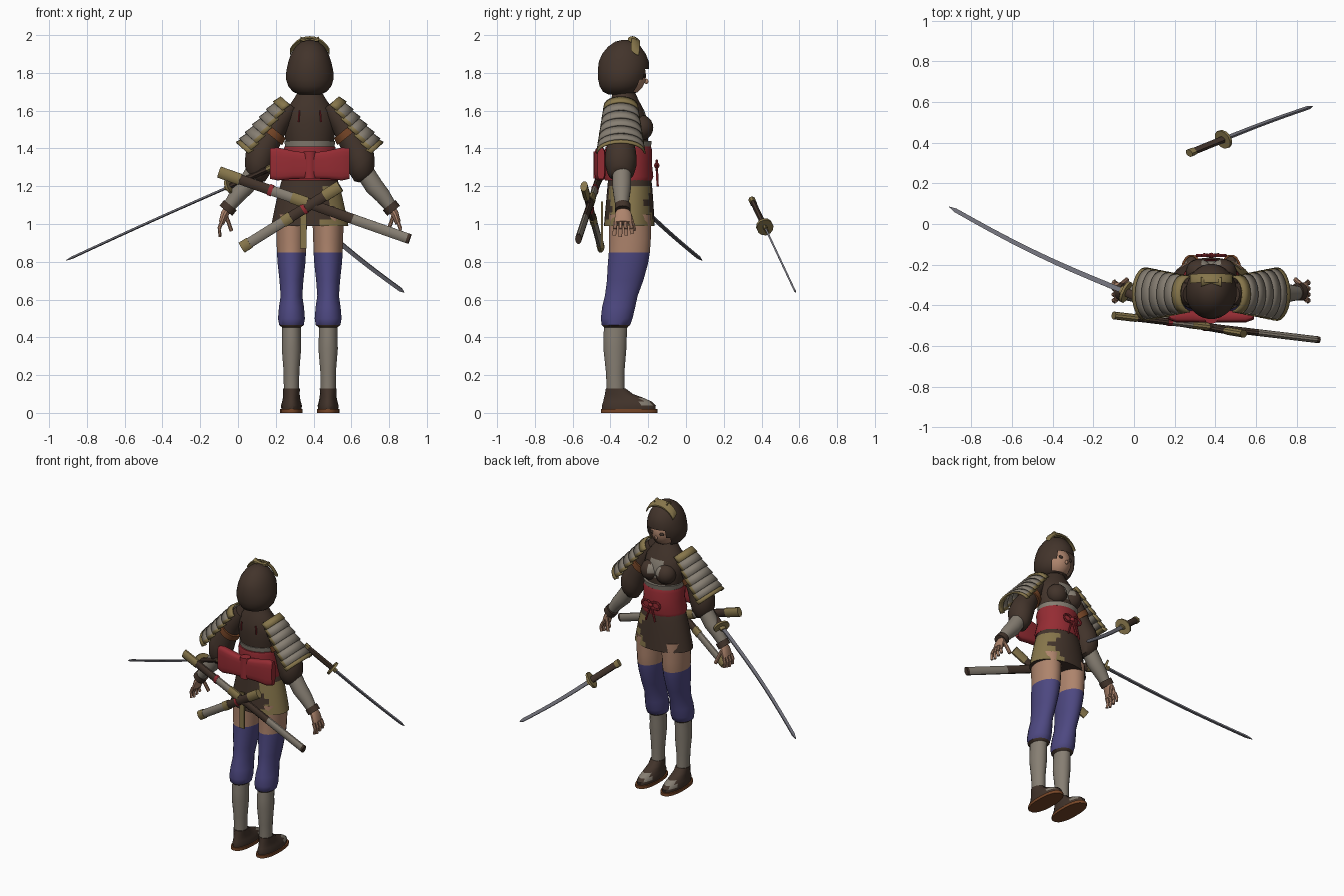
import bpy, bmesh, math
from mathutils import Vector as V

old = bpy.data.objects.get("Cube")
if old:
    bpy.data.objects.remove(old)

COLOURS = {
    "brown": (.055, .034, .024), "tan": (.24, .18, .07), "grey": (.24, .21, .17),
    "red": (.30, .025, .033), "blue": (.075, .065, .22), "skin": (.42, .23, .15),
    "steel": (.17, .17, .20), "rust": (.18, .06, .02)}
NAMES = list(COLOURS)
MATS = []
for key, rgb in COLOURS.items():
    m = bpy.data.materials.new(key)
    m.use_nodes = True
    m.diffuse_color = (*rgb, 1)
    m.node_tree.nodes["Principled BSDF"].inputs["Base Color"].default_value = (*rgb, 1)
    MATS.append(m)

C = .38          # x of the figure's middle plane
X, Y, Z = V((1, 0, 0)), V((0, 1, 0)), V((0, 0, 1))
made = []


def finish(name, bm, col):
    """Turn a bmesh into an object; col is a colour name or a rule(centre, normal)."""
    bmesh.ops.recalc_face_normals(bm, faces=bm.faces)
    bm.normal_update()
    me = bpy.data.meshes.new(name)
    rule = col if callable(col) else lambda c, n: col
    used = []
    for f in bm.faces:
        k = rule(f.calc_center_median(), f.normal)
        if k not in used:
            used.append(k)
            me.materials.append(MATS[NAMES.index(k)])
        f.material_index = used.index(k)
    bm.to_mesh(me)
    bm.free()
    ob = bpy.data.objects.new(name, me)
    bpy.context.collection.objects.link(ob)
    made.append(ob)
    return ob


def sweep(name, rows, u, v, col, n=20, power=1.0, cut=None):
    """Skin elliptical rings: rows are (centre, radius along u, radius along v)."""
    bm = bmesh.new()
    rings = []
    for c, a, b in rows:
        ring = []
        for i in range(n):
            t = math.tau * (i + .5) / n
            cs, sn = math.cos(t), math.sin(t)
            cs = math.copysign(abs(cs) ** power, cs)
            sn = math.copysign(abs(sn) ** power, sn)
            ring.append(bm.verts.new(V(c) + u * a * cs + v * b * sn))
        rings.append(ring)
    for r, s in zip(rings, rings[1:]):
        for i in range(n):
            j = (i + 1) % n
            bm.faces.new((r[i], r[j], s[j], s[i]))
    bm.faces.new(rings[0])
    bm.faces.new(rings[-1])
    if cut:
        bmesh.ops.delete(bm, geom=[f for f in bm.faces if cut(f.calc_center_median())],
                         context='FACES')
    return finish(name, bm, col)


def stack(name, rows, col, x=C, **kw):
    """Horizontal rings: rows are (z, half width, back y, front y)."""
    return sweep(name, [((x, (b + f) / 2, z), w, (f - b) / 2) for z, w, b, f in rows],
                 X, Y, col, **kw)


def rod(name, p, q, a, b, w, col, n=8):
    p, q = V(p), V(q)
    d = (q - p).normalized()
    w = (w - d * w.dot(d)).normalized()
    return sweep(name, [(p, a, b), (q, a, b)], w, d.cross(w), col, n=n)


def ball(name, c, r, col, n=16):
    rows = [(V(c) + Z * r[2] * math.sin(t), r[0] * math.cos(t), r[1] * math.cos(t))
            for t in [math.radians(-87 + 174 * i / 10) for i in range(11)]]
    return sweep(name, rows, X, Y, col, n=n)


# Torso, sash and skirt
patch = lambda c, n: "grey" if abs(c.x - C) < .045 and c.z > 1.5 and n.y > .3 and c.z < 1.6 else "brown"
stack("torso", [(1.25, .125, -.41, -.20), (1.34, .115, -.40, -.20), (1.42, .125, -.41, -.20),
                (1.48, .135, -.42, -.20), (1.54, .14, -.42, -.20), (1.60, .13, -.42, -.22),
                (1.655, .09, -.40, -.25), (1.72, .05, -.38, -.28)], patch, n=24)
for s in (-1, 1):
    ball("bust", (C + s * .058, -.238, 1.51), (.068, .066, .068), patch)
stack("under_bust_band", [(1.41, .132, -.415, -.185), (1.44, .136, -.42, -.18)], "grey", n=24)
stack("sash", [(1.23, .15, -.43, -.18), (1.25, .152, -.435, -.172), (1.32, .135, -.425, -.18),
               (1.39, .14, -.43, -.178), (1.41, .135, -.425, -.185)], "red", n=28)
skirt_rule = lambda c, n: "tan" if c.x - C > .10 + .045 * math.sin(40 * c.z + 25 * c.y) and c.z < 1.2 else "brown"
stack("skirt", [(1.27 - .28 * t, .13 + .075 * t ** .7, -.41 - .025 * t, -.19 + .025 * t ** .6)
                for t in [i / 8 for i in range(9)]], skirt_rule, n=36)

# Broad bow on the back of the sash
bow = [(-.21, .082, .02, -.45), (-.17, .088, .03, -.455), (-.09, .075, .03, -.455),
       (0, .068, .025, -.46), (.09, .075, .03, -.455), (.17, .088, .03, -.455), (.21, .082, .02, -.45)]
sweep("back_bow", [((C + x, y, 1.32 - .012 * (1 - abs(x) / .21)), h, d) for x, h, d, y in bow],
      Z, Y, "red", n=16, power=.5)
rod("back_bow_knot", (C, -.46, 1.24), (C, -.46, 1.385), .035, .032, X, "red", n=12)

# Cord bow on the front
for s in (-1, 1):
    loop = [V((C + s * (.035 - .035 * math.cos(t)), -.155, 1.31 + .025 * math.sin(t)))
            for t in [math.tau * i / 10 for i in range(11)]]
    for p, q in zip(loop, loop[1:]):
        rod("cord_loop", p, q, .008, .008, Y, "red", n=6)
    rod("cord_tail", (C, -.155, 1.31), (C + s * .035, -.15, 1.20), .007, .007, Y, "red", n=6)
ball("cord_knot", (C, -.155, 1.31), (.016, .014, .016), "red", n=10)

# Head, hair and headband
stack("neck", [(1.64, .04, -.38, -.29), (1.76, .04, -.38, -.29)], "skin")
ball("face", (C, -.315, 1.785), (.088, .105, .105), "skin", n=20)
ball("nose", (C, -.21, 1.755), (.010, .012, .014), "skin", n=8)
for s in (-1, 1):
    ball("eye", (C + s * .036, -.222, 1.785), (.018, .008, .011), "brown", n=10)
stack("hair", [(1.685, .055, -.41, -.29), (1.70, .09, -.44, -.25), (1.73, .115, -.458, -.225),
               (1.765, .126, -.466, -.208), (1.80, .126, -.468, -.20), (1.82, .123, -.467, -.196),
               (1.86, .114, -.462, -.196), (1.90, .10, -.445, -.212), (1.94, .075, -.412, -.24),
               (1.965, .045, -.375, -.275), (1.975, .012, -.335, -.315)], "brown", n=28,
      cut=lambda c: abs(c.x - C) < .075 and c.y > -.27 and c.z < 1.82)
arc = [(C + .118 * math.sin(t), -.275 + .01 * math.cos(t), 1.855 + .122 * math.cos(t))
       for t in [math.radians(-62 + 124 * i / 10) for i in range(11)]]
sweep("headband", [(p, .028, .012) for p in arc], V((0, .85, -.5)), Z, "tan", n=8)
for s in (-1, 1):
    sweep("headband_knot", [((C, -.28, 1.965), .012, .012), ((C + s * .05, -.285, 1.978), .025, .016)],
          Y, Z, "tan", n=8)

# Legs, feet and sandals
leg_rule = lambda c, n: ("skin" if c.z > .85 else "blue" if c.z > .465 else
                         "brown" if c.z > .453 else "grey" if c.z > .125 else "brown")
leg = [(.11, .04, -.42, -.325), (.125, .041, -.42, -.325), (.22, .042, -.425, -.325),
       (.34, .052, -.438, -.315), (.40, .05, -.438, -.313), (.453, .05, -.435, -.31),
       (.465, .066, -.447, -.295), (.50, .072, -.452, -.282), (.56, .067, -.445, -.268),
       (.62, .058, -.43, -.255), (.70, .064, -.42, -.225), (.79, .074, -.415, -.20),
       (.85, .078, -.41, -.19), (.92, .08, -.41, -.185), (1.05, .085, -.41, -.185)]
foot_rule = lambda c, n: "grey" if c.y > -.26 and n.z > .35 and abs(c.y + .21) < .03 else "brown"
for s in (-1, 1):
    x = C + s * .097
    stack("leg", leg, leg_rule, x=x)
    stack("foot", [(.018, .054, -.445, -.16), (.04, .056, -.447, -.158), (.06, .05, -.44, -.18),
                   (.08, .046, -.435, -.225), (.10, .044, -.43, -.28), (.13, .045, -.425, -.32)],
          foot_rule, x=x)
    stack("sandal_sole", [(0, .06, -.452, -.15), (.02, .06, -.452, -.15)], "rust", x=x, power=.85)

# Arms, hands and layered shoulder guards
sleeve = [(.10, 1.63, .05), (.17, 1.54, .065), (.225, 1.43, .07), (.255, 1.37, .082),
          (.275, 1.32, .085), (.29, 1.27, .07), (.30, 1.25, .048)]
forearm = [(.292, 1.275, .05), (.34, 1.20, .05), (.385, 1.15, .043), (.43, 1.09, .033)]
for s in (-1, 1):
    P = lambda dx, y, z: V((C + s * dx, y, z))
    u = V((s * .78, 0, .63))
    sweep("sleeve", [(P(a, -.345, z), r, r) for a, z, r in sleeve], u, Y, "brown")
    sweep("sleeve_strap", [(P(.185, -.345, 1.50), .075, .078), (P(.205, -.345, 1.465), .076, .08)],
          u, Y, "rust")
    sweep("forearm", [(P(a, -.34, z), r, r) for a, z, r in forearm], u, Y, "grey")
    rod("wrist_cuff", P(.42, -.335, 1.10), P(.444, -.335, 1.07), .043, .043, Y, "brown", n=14)
    sweep("palm", [(P(.435, -.335, 1.08), .022, .03), (P(.452, -.332, 1.05), .022, .045),
                   (P(.468, -.333, 1.005), .017, .048)], u, Y, "skin", n=12)
    for i in range(4):
        y = -.374 + .027 * i
        mid = P(.48, y - .002 + .002 * i, .975)
        rod("finger", P(.467, y, 1.01), mid, .012, .011, Y, "skin")
        rod("fingertip", mid, P(.475, y - .006 + .005 * i, .932 + .008 * abs(i - 1)),
            .011, .008, Y, "skin")
    rod("thumb", P(.445, -.30, 1.05), P(.415, -.275, .965), .013, .011, Y, "skin")
    # Each guard plate is an arched strip that overlaps the next one
    d, nrm, top = V((s * .676, 0, -.737)), V((s * .737, 0, .676)), P(.16, -.345, 1.68)
    edges = [0, .04, .095, .15, .205, .26, .305, .33]
    for k, (e0, e1) in enumerate(zip(edges, edges[1:])):
        bm = bmesh.new()
        rows = []
        for e, lift in ((e0, -.012), (e1 + .008, 0)):
            half, deep = .085 + .125 * e, .065 + .07 * e
            angles = [math.radians(-88 + 176 * i / 12) for i in range(13)]
            rows.append([bm.verts.new(top + d * e + Y * half * math.sin(a)
                                      + nrm * (lift - deep * (1 - math.cos(a)))) for a in angles])
        for i in range(12):
            bm.faces.new((rows[0][i], rows[0][i + 1], rows[1][i + 1], rows[1][i]))
        rim = k in (0, 6)
        ob = finish("shoulder_guard_plate", bm, lambda c, n: "tan" if rim or abs(c.y + .345) > .075 + .125 * e0 + .008 else "grey")
        mod = ob.modifiers.new("thickness", 'SOLIDIFY')
        mod.thickness = .01
        mod.offset = 0
    # Small red lacing on the back of the shoulder
    rod("shoulder_lacing", P(.055, -.424, 1.60), P(.06, -.424, 1.54), .005, .004, X, "red", n=6)


# Swords
def sword(tag, pommel, guard, tip, w, bend):
    pommel, guard, tip = V(pommel), V(guard), V(tip)
    d = (tip - guard).normalized()
    w = (w - d * w.dot(d)).normalized()
    side = d.cross(w)
    rows = [(guard.lerp(tip, t) + w * bend * math.sin(math.pi * t), .018 - .004 * t, .007)
            for t in [i / 10 * .96 for i in range(11)]]
    sweep(tag + "_blade", rows + [(tip, .002, .002)], w, side, "steel", n=4)
    hd = (guard - pommel).normalized()
    rod(tag + "_guard", guard - hd * .007, guard + hd * .007, .056, .045, w, "tan", n=12)
    rod(tag + "_collar", guard, guard + d * .03, .022, .012, w, "tan")
    rod(tag + "_grip", pommel, guard, .022, .016, w, "brown")
    rod(tag + "_pommel", pommel - hd * .005, pommel + hd * .025, .025, .019, w, "tan")


sword("long_sword", (.18, -.44, 1.30), (-.04, -.335, 1.20), (-.91, .085, .807), V((.43, .9, 0)), -.02)
sword("short_sword", (.275, .35, 1.125), (.44, .417, .985), (.88, .58, .638), V((1, -.49, 1.05)), -.008)


# Scabbards, built as bands along a line
def scabbard(tag, p, q, bands):
    p, q = V(p), V(q)
    start = 0
    for end, col in bands:
        big = .032 if col in ("tan", "red") else .028
        rod(tag + "_" + col, p.lerp(q, start), p.lerp(q, end), big, big * .6, Z, col, n=10)
        start = end


scabbard("long_scabbard", (-.10, -.45, 1.275), (.91, -.57, .92),
         [(.11, "tan"), (.26, "brown"), (.28, "red"), (.38, "grey"), (.46, "tan"), (.70, "brown"),
          (.985, "grey"), (1, "brown")])
scabbard("short_scabbard", (.02, -.45, .875), (.54, -.54, 1.20),
         [(.08, "tan"), (.42, "grey"), (.50, "tan"), (.62, "brown"), (.65, "red"),
          (.84, "brown"), (1, "tan")])
rod("hanging_strip", (.345, -.445, .87), (.345, -.445, 1.12), .025, .008, X, "tan", n=4)

# Smooth shading with sharp edges kept
bpy.ops.object.select_all(action='DESELECT')
for ob in made:
    ob.select_set(True)
bpy.context.view_layer.objects.active = made[0]
bpy.ops.object.shade_smooth_by_angle(angle=math.radians(40))
